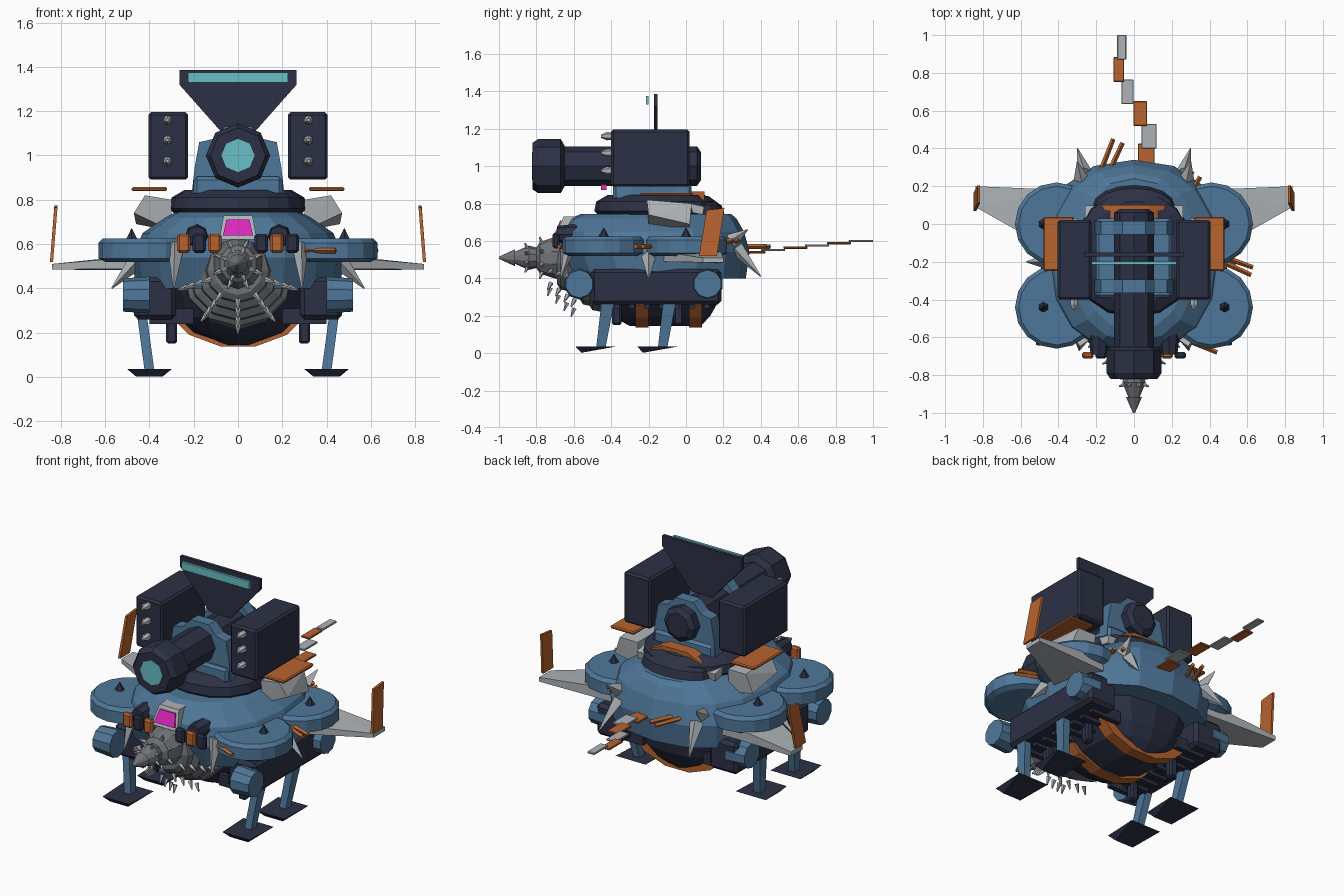
import bpy, bmesh
from math import sin, cos, pi, copysign
from mathutils import Vector, Matrix, Euler

default_cube = bpy.data.objects.get("Cube")
if default_cube:
    bpy.data.objects.remove(default_cube, do_unlink=True)


def material(name, red, green, blue):
    mat = bpy.data.materials.new(name)
    mat.use_nodes = True
    colour = (red, green, blue, 1)
    mat.diffuse_color = colour
    mat.node_tree.nodes["Principled BSDF"].inputs["Base Color"].default_value = colour
    return mat


BLUE = material("steel blue", .078, .185, .32)
DARK = material("dark navy", .025, .03, .058)
ORANGE = material("burnt orange", .48, .125, .028)
PALE = material("pale grey", .42, .45, .47)
GREY = material("gunmetal grey", .16, .17, .185)
CYAN = material("cyan glass", .14, .52, .56)
PINK = material("magenta glass", .72, .02, .5)


def finish(name, bm, mat, bevel=0):
    if bevel:
        bmesh.ops.bevel(bm, geom=bm.edges[:], offset=bevel, segments=1, affect='EDGES')
    bmesh.ops.recalc_face_normals(bm, faces=bm.faces[:])
    mesh = bpy.data.meshes.new(name)
    bm.to_mesh(mesh)
    bm.free()
    mesh.materials.append(mat)
    obj = bpy.data.objects.new(name, mesh)
    bpy.context.collection.objects.link(obj)
    return obj


def box(name, loc, size, mat, rot=(0, 0, 0), bevel=0):
    bm = bmesh.new()
    place = Matrix.LocRotScale(Vector(loc), Euler(rot), Vector(size))
    bmesh.ops.create_cube(bm, size=1, matrix=place)
    return finish(name, bm, mat, bevel)


def loft(name, rings, mat):
    bm = bmesh.new()
    loops = [[bm.verts.new(p) for p in ring] for ring in rings]
    count = len(loops[0])
    for low, high in zip(loops, loops[1:]):
        for i in range(count):
            j = (i + 1) % count
            bm.faces.new((low[i], low[j], high[j], high[i]))
    bm.faces.new(loops[0])
    bm.faces.new(loops[-1])
    return finish(name, bm, mat)


def lathe(name, profile, mat, sides=8, x=0, z=1):
    """Turned shape along y, from (y, radius) pairs."""
    turn = [2 * pi * i / sides for i in range(sides)]
    return loft(name, [[(x + r * sin(a), y, z + r * cos(a)) for a in turn]
                       for y, r in profile], mat)


def shell(name, layers, mat, x=0, sides=16, power=1):
    """Stack of rounded outlines, from (z, half width, back y, front y)."""
    def bend(v):
        return copysign(abs(v) ** power, v)
    turn = [2 * pi * i / sides for i in range(sides)]
    return loft(name, [[(x + w * bend(cos(a)), (b + f) / 2 + (b - f) / 2 * bend(sin(a)), z)
                        for a in turn] for z, w, b, f in layers], mat)


def plate(name, outline, y0, y1, mat):
    """Front outline of (x, z) points, pushed from y0 to y1."""
    return loft(name, [[(x, y, z) for x, z in outline] for y in (y0, y1)], mat)


def mirrored(half):
    return half + [(-x, z) for x, z in reversed(half)]


def hull(name, points, mat):
    bm = bmesh.new()
    for p in points:
        bm.verts.new(p)
    bmesh.ops.convex_hull(bm, input=bm.verts[:])
    return finish(name, bm, mat)


def rod(name, start, end, r1, r2, mat, sides=6):
    a, b = Vector(start), Vector(end)
    bm = bmesh.new()
    place = Matrix.Translation((a + b) / 2) @ (b - a).to_track_quat('Z', 'Y').to_matrix().to_4x4()
    bmesh.ops.create_cone(bm, cap_ends=True, segments=sides, radius1=r1, radius2=r2,
                          depth=(b - a).length, matrix=place)
    return finish(name, bm, mat)


# Hull, belly and belly straps
shell("hull", [(.4, .46, .32, -.62), (.54, .48, .34, -.68), (.65, .43, .31, -.67),
               (.72, .33, .27, -.62), (.745, .28, .24, -.56)], BLUE, power=.85)
shell("belly", [(.145, .07, .08, -.3), (.2, .21, .13, -.4), (.27, .28, .17, -.48),
                (.42, .34, .2, -.56)], DARK, power=.7)
for y in (-.235, .05):
    plate("belly_strap", mirrored([(.29, .32), (.285, .255), (.22, .19), (.08, .138)]),
          y - .035, y + .035, ORANGE)

# Turret ring, yoke and cannon
shell("turret_ring", [(.73, .28, .14, -.46), (.76, .31, .17, -.49), (.81, .3, .16, -.48),
                      (.845, .24, .1, -.42)], DARK, power=.85)
yoke = mirrored([(.21, .82), (.195, .95), (.175, 1.06), (.11, 1.075), (.06, 1.13)])
for y in (-.33, -.02):
    plate("yoke_arch", yoke, y - .035, y + .035, BLUE)
box("yoke_base", (0, -.18, .86), (.4, .42, .09), BLUE, bevel=.015)
lathe("cannon_barrel", [(.08, .075), (.06, .105), (-.67, .105)], DARK)
lathe("cannon_muzzle", [(-.65, .11), (-.67, .145), (-.79, .145), (-.82, .125)], DARK)
lathe("cannon_lens", [(-.815, .075), (-.824, .075)], CYAN)
box("sight_light", (0, -.44, .89), (.035, .03, .035), PINK)

# Sensor shield with glowing bar
shield = mirrored([(.07, 1.1), (.265, 1.32), (.265, 1.385)])
plate("sensor_shield", shield, -.172, -.152, DARK)
box("sensor_bar", (0, -.207, 1.352), (.45, .015, .046), CYAN)

# Rear hatch with brow and deck
box("rear_deck", (0, .03, .775), (.52, .13, .045), PALE, rot=(-.2, 0, 0))
shell("rear_hatch", [(.73, .22, .21, -.02), (.79, .21, .19, -.02), (.84, .14, .12, -.02)], DARK)
arch = [(.21, .78), (.16, .83), (.08, .865), (-.08, .865), (-.16, .83), (-.21, .78)]
plate("hatch_brow", arch + [(x * .88, z - .025) for x, z in reversed(arch)], .03, .1, ORANGE)

# Drill nose, jaw rings and teeth
jaw = [(-.5, .25), (-.55, .22), (-.61, .18), (-.67, .14)]
for y, r in jaw:
    lathe("jaw_ring", [(y + .08, r + .015), (y, r), (y - .02, r - .03)], GREY, 12, z=.48)
    for i in range(5):
        a = pi * (.6 + .2 * i)
        d = Vector((sin(a), -.4, cos(a)))
        base = Vector((0, y, .48)) + d * (r - .01)
        rod("jaw_tooth", base, base + d * .045, .014, .004, PALE, 5)
lathe("drill", [(-.66, .12), (-.72, .105), (-.78, .085), (-.8, .055), (-.84, .065), (-.92, .03),
                (-.915, .045), (-1, .006)], GREY, 10, z=.51)
for i in range(8):
    a = pi * (i + .5) / 4
    d = Vector((sin(a), -.35, cos(a)))
    for y, r in ((-.74, .085), (-.83, .05)):
        base = Vector((0, y, .51)) + d * r
        rod("drill_spike", base, base + d * .035, .013, .004, PALE, 5)

# Nose window
hull("window_frame", [(x * k, y, z) for k in (-1, 1) for x, y, z in
     ((.085, -.7, .62), (.065, -.655, .73), (.085, -.58, .62), (.065, -.58, .73))], PALE)
hull("nose_window", [(x * k, y + d, z) for k in (-1, 1) for d in (0, -.008) for x, y, z in
     ((.068, -.694, .638), (.052, -.665, .71))], PINK)

# Bumper strip of alternating blocks
for i, x in enumerate((-.245, -.175, -.105, .105, .175, .245)):
    box("bumper_block", (x, -.695, .603), (.06, .035, .085), DARK if i % 2 else ORANGE, bevel=.01)

for s in (-1, 1):
    # Side lobes with studs
    for y in (-.44, .0):
        shell("side_lobe", [(.52, .19, y + .19, y - .19), (.535, .22, y + .22, y - .22),
                            (.605, .22, y + .22, y - .22), (.625, .2, y + .2, y - .2)],
              BLUE, x=s * .41)
        rod("lobe_stud", (s * .48, y, .62), (s * .48, y, .67), .03, .002, DARK)
    rod("headlamp", (s * .185, -.55, .635), (s * .185, -.69, .635), .06, .045, DARK, 8)

    # Missile pods and shoulder mounts
    box("missile_pod", (s * .315, -.19, 1.043), (.18, .42, .305), DARK, bevel=.012)
    for z in (.975, 1.07, 1.16):
        lathe("missile_tip", [(-.39, .02), (-.425, .022), (-.455, .008)], PALE, 6, s * .318, z)
    box("shoulder_plate", (s * .4, -.105, .848), (.16, .285, .018), ORANGE, bevel=.006)
    hull("shoulder_block", [(s * x, y, z) for x, y, z in
         ((.3, -.21, .8), (.3, .03, .8), (.42, -.21, .82), (.42, .03, .8), (.47, -.2, .74),
          (.46, .02, .69), (.3, -.2, .66), (.3, .02, .66))], PALE)

    # Swept wings with tip fins
    hull("wing", [(s * x, y, z) for x, y, z in
         ((.36, .18, .48), (.36, .18, .56), (.36, -.18, .49), (.36, -.18, .55),
          (.84, .2, .485), (.84, .2, .51), (.84, .09, .485), (.84, .09, .51))], PALE)
    hull("wing_tip_fin", [(s * (x + t), y, z) for t in (0, .014) for x, y, z in
         ((.835, .07, .52), (.835, .165, .52), (.815, .205, .775), (.815, .11, .765))], ORANGE)

    # Side sponsons with drums and underside ribs
    box("sponson", (s * .375, -.16, .355), (.19, .7, .19), DARK, bevel=.02)
    for y in (-.57, .115):
        rod("sponson_drum", (s * .4, y, .37), (s * .52, y, .37), .083, .075, BLUE, 10)
    for i in range(8):
        box("sponson_rib", (s * .3, -.45 + .08 * i, .275), (.2, .03, .07), DARK)

    # Landing legs and feet
    for y in (-.42, -.09):
        hull("leg", [(s * (x + w), y + d, z) for w in (-.022, .022) for x, d, z in
             ((.435, -.03, .29), (.435, .04, .29), (.4, -.06, .03), (.4, -.01, .03))], BLUE)
        hull("foot", [(s * x, y + d, z) for x, d, z in
             ((.31, -.17, .035), (.49, -.17, .035), (.3, .045, .035), (.5, .045, .035),
              (.34, -.14, .002), (.46, -.14, .002))], DARK)
        box("leg_hip", (s * .3, y + .05, .21), (.05, .05, .12), DARK, bevel=.01)

    # Bony spikes around the rim
    for base, tip in (((.28, -.61, .6), (.29, -.67, .4)), ((.46, -.2, .52), (.57, -.2, .4)),
                      ((.26, .27, .56), (.3, .4, .41)), ((.28, .24, .6), (.3, .33, .66))):
        rod("rim_spike", (s * base[0],) + base[1:], (s * tip[0],) + tip[1:], .04, .003, PALE, 4)

# Segmented tail
tail = [(.065, .36), (.08, .465), (.033, .585), (-.035, .7), (-.08, .818), (-.065, .935)]
for i, (x, y) in enumerate(tail):
    width = .088 - .008 * i
    box("tail_segment", (x, y, .54 + .012 * i), (width, .13, .012),
        PALE if i % 2 else ORANGE, bevel=.003)

# Loose orange quills
quills = [((-.18, .27, .57), (-.11, .45, .57)), ((-.13, .28, .57), (-.06, .43, .57)),
          ((.27, -.61, .57), (.44, -.68, .57)), ((.49, -.18, .57), (.63, -.23, .57)),
          ((.49, -.21, .57), (.62, -.27, .57)), ((.26, .2, .6), (.31, .28, .6)),
          ((.31, .18, .6), (.35, .25, .6))]
for start, end in quills:
    rod("quill", start, end, .014, .012, ORANGE, 4)
